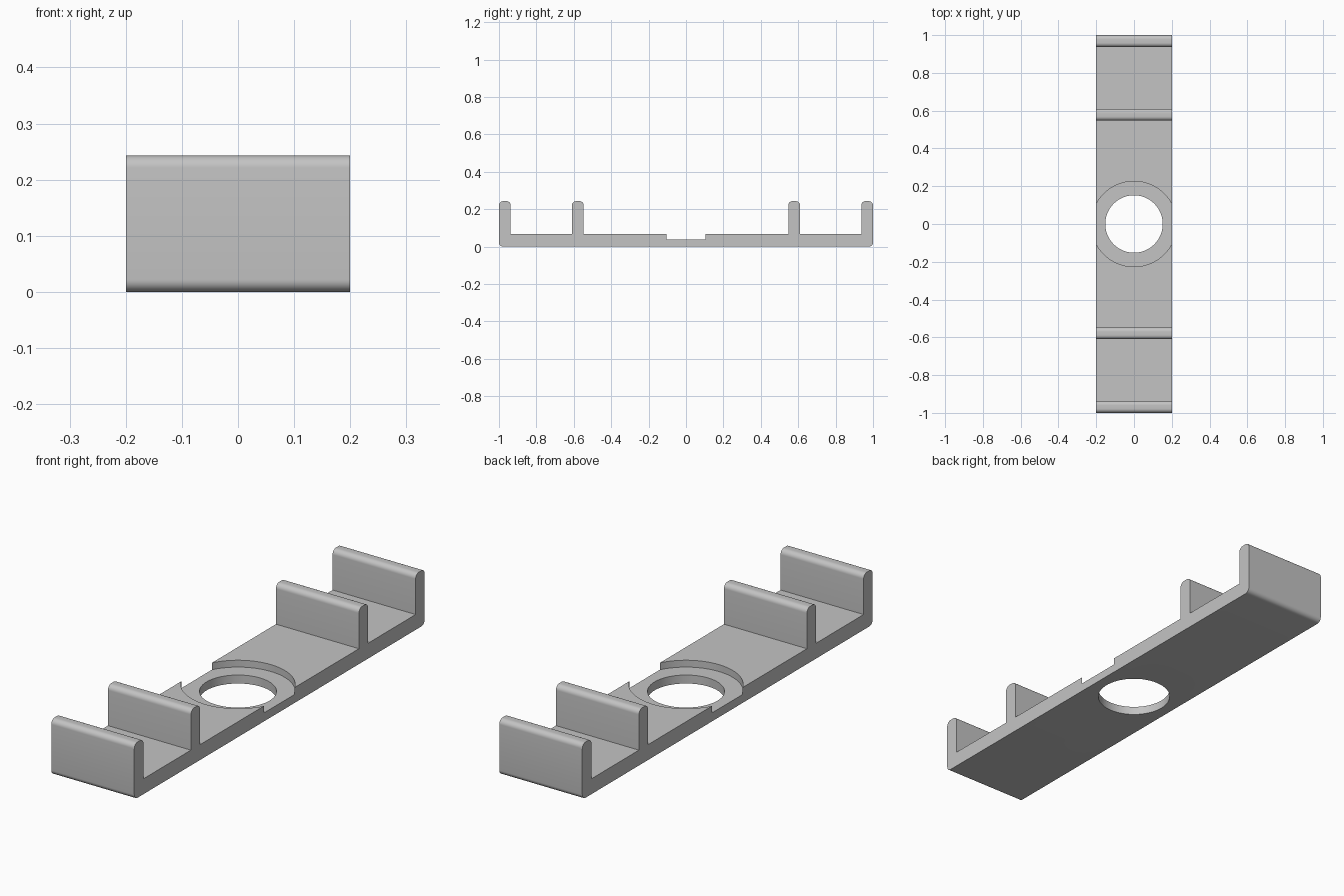
import bpy
import bmesh
from math import sin, cos, pi

cube = bpy.data.objects.get("Cube")
if cube:
    bpy.data.objects.remove(cube, do_unlink=True)

HALF_WIDTH, FLOOR, RECESS, TOP = 0.2, 0.067, 0.037, 0.243
WALL, FILLET = 0.063, 0.022
INNER_WALL = 0.547   # near face of the inner wall

grey = bpy.data.materials.new("light grey")
grey.use_nodes = True
colour = (0.55, 0.55, 0.55, 1)
grey.diffuse_color = colour
grey.node_tree.nodes["Principled BSDF"].inputs["Base Color"].default_value = colour


def corner(cy, cz, start, steps=8):
    """Quarter-circle fillet, turning clockwise from the start angle."""
    angles = [start - pi / 2 * i / steps for i in range(steps + 1)]
    return [(cy + FILLET * cos(a), cz + FILLET * sin(a)) for a in angles]


def wall_top(near):
    """Rounded top of an upright wall."""
    z = TOP - FILLET
    return corner(near + FILLET, z, pi) + corner(near + WALL - FILLET, z, pi / 2)


def cylinder(name, radius, low, high):
    bpy.ops.mesh.primitive_cylinder_add(vertices=96, radius=radius, depth=high - low,
                                        location=(0, 0, (low + high) / 2))
    obj = bpy.context.object
    obj.name = name
    obj.hide_render = True
    return obj


# Half of the side profile, then its mirror image
half = [(INNER_WALL, FLOOR)] + wall_top(INNER_WALL) + [(INNER_WALL + WALL, FLOOR)]
half += [(1 - WALL, FLOOR)] + wall_top(1 - WALL) + corner(1 - FILLET, FILLET, 0)
profile = half + [(-y, z) for y, z in reversed(half)]

# Bracket: profile extruded across the width
bm = bmesh.new()
face = bm.faces.new([bm.verts.new((-HALF_WIDTH, y, z)) for y, z in profile])
result = bmesh.ops.extrude_face_region(bm, geom=[face])
moved = [v for v in result["geom"] if isinstance(v, bmesh.types.BMVert)]
bmesh.ops.translate(bm, verts=moved, vec=(2 * HALF_WIDTH, 0, 0))
bmesh.ops.recalc_face_normals(bm, faces=bm.faces[:])
mesh = bpy.data.meshes.new("bracket")
bm.to_mesh(mesh)
bm.free()
mesh.materials.append(grey)
bracket = bpy.data.objects.new("bracket", mesh)
bpy.context.collection.objects.link(bracket)

# Round recess and through hole
cutters = [cylinder("recess_cutter", 0.226, RECESS, 0.15),
           cylinder("hole_cutter", 0.152, -0.1, 0.1)]
bpy.ops.object.select_all(action="DESELECT")
bpy.context.view_layer.objects.active = bracket
bracket.select_set(True)
for cutter in cutters:
    cut = bracket.modifiers.new(cutter.name, "BOOLEAN")
    cut.operation = "DIFFERENCE"
    cut.solver = "EXACT"
    cut.object = cutter
    bpy.ops.object.modifier_apply(modifier=cut.name)
    bpy.data.objects.remove(cutter, do_unlink=True)

bpy.ops.object.shade_smooth_by_angle(angle=pi / 6)
